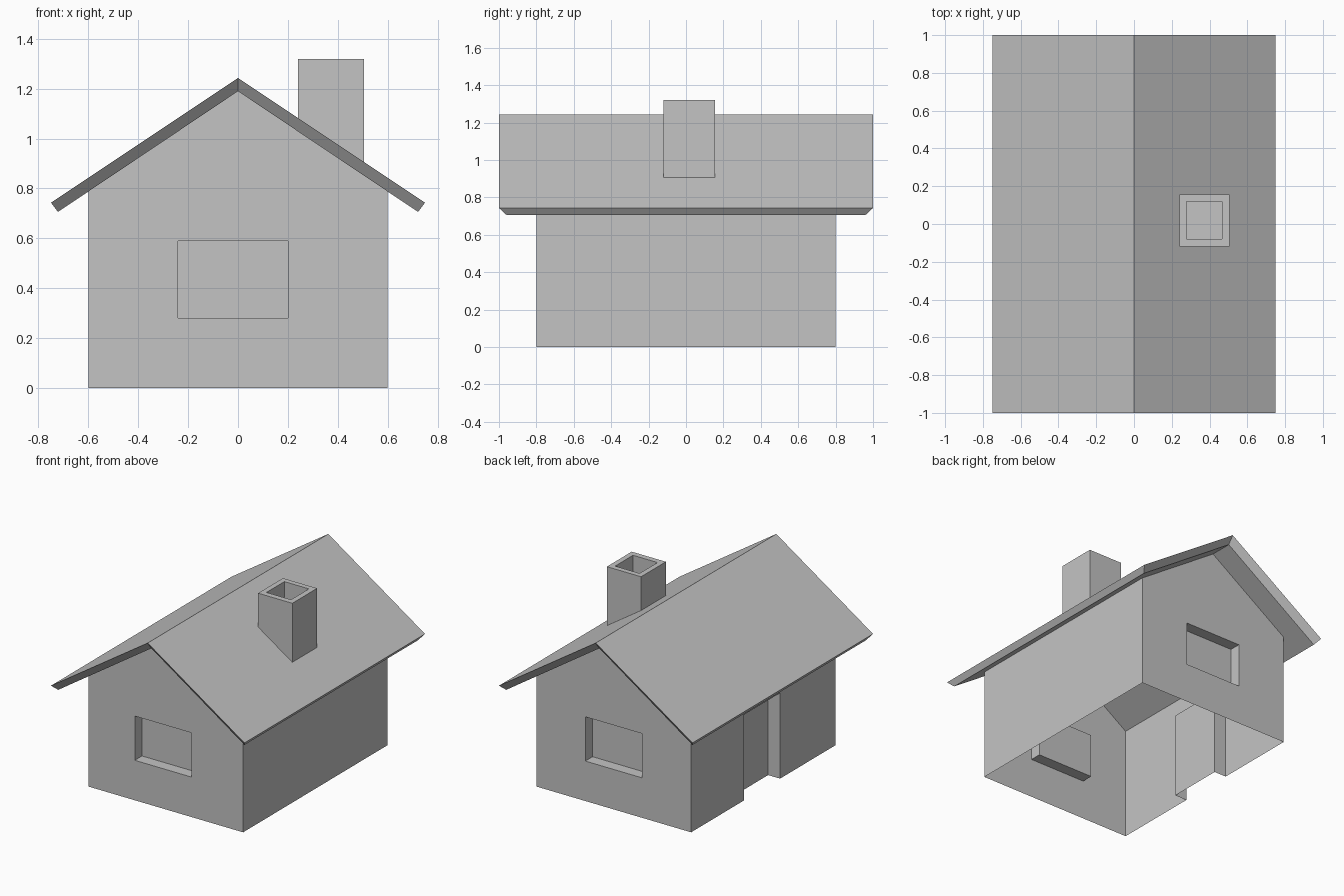
import bpy
import bmesh

if "Cube" in bpy.data.objects:
    bpy.data.objects.remove(bpy.data.objects["Cube"], do_unlink=True)

grey = bpy.data.materials.new("plain_grey")
grey.use_nodes = True
colour = (0.55, 0.55, 0.55, 1)
grey.diffuse_color = colour
grey.node_tree.nodes["Principled BSDF"].inputs["Base Color"].default_value = colour


def make_object(name, bm):
    bmesh.ops.recalc_face_normals(bm, faces=bm.faces)
    mesh = bpy.data.meshes.new(name)
    bm.to_mesh(mesh)
    bm.free()
    mesh.materials.append(grey)
    obj = bpy.data.objects.new(name, mesh)
    bpy.context.collection.objects.link(obj)
    return obj


def loft(name, front, back):
    """Solid between two matching outlines."""
    bm = bmesh.new()
    a = [bm.verts.new(p) for p in front]
    b = [bm.verts.new(p) for p in back]
    bm.faces.new(a)
    bm.faces.new(b)
    for i in range(len(a)):
        j = (i + 1) % len(a)
        bm.faces.new((a[i], a[j], b[j], b[i]))
    return make_object(name, bm)


def box(name, x, y, z):
    ends = [[(u, v, h) for u, v in
             ((x[0], y[0]), (x[1], y[0]), (x[1], y[1]), (x[0], y[1]))] for h in z]
    return loft(name, *ends)


def carve(obj, cutters):
    bpy.context.view_layer.objects.active = obj
    for cutter in cutters:
        cutter.hide_render = True
        mod = obj.modifiers.new("recess", "BOOLEAN")
        mod.operation = "DIFFERENCE"
        mod.solver = "EXACT"
        mod.object = cutter
        bpy.ops.object.modifier_apply(modifier=mod.name)
        bpy.data.objects.remove(cutter, do_unlink=True)


# Walls: gabled block with window and door recesses
gable = [(-0.6, 0), (0.6, 0), (0.6, 0.788), (0, 1.19), (-0.6, 0.788)]
walls = loft("walls", *[[(x, y, z) for x, z in gable] for y in (-0.8, 0.8)])
sill_to_head = (0.28, 0.59)
carve(walls, [
    box("front_window_cutter", (-0.24, 0.2), (-1, -0.72), sill_to_head),
    box("back_window_cutter", (-0.22, 0.22), (0.72, 1), sill_to_head),
    box("door_cutter", (-0.8, -0.507), (-0.185, 0.213), (-0.2, 0.6)),
])

# Leave the walls as a thin shell, open below and under the roof
bm = bmesh.new()
bm.from_mesh(walls.data)
bm.normal_update()
open_faces = [f for f in bm.faces
              if abs(f.normal.z) > 0.5
              and (f.calc_center_median().z < 0.01 or f.calc_center_median().z > 0.75)]
bmesh.ops.delete(bm, geom=open_faces, context="FACES")
bm.to_mesh(walls.data)
bm.free()

# Roof: folded slab whose underside is set in at both ends
roof_top = [(-0.75, 0.743), (0, 1.243), (0.75, 0.743)]
roof_under = [(0.722, 0.706), (0, 1.19), (-0.722, 0.706)]
bm = bmesh.new()
rows = []
for side in (-1, 1):
    rows.append([bm.verts.new((x, side, z)) for x, z in roof_top]
                + [bm.verts.new((x, side * 0.96, z)) for x, z in roof_under])
for i in range(6):
    j = (i + 1) % 6
    bm.faces.new((rows[0][i], rows[0][j], rows[1][j], rows[1][i]))
for row in rows:
    bm.faces.new((row[0], row[1], row[4], row[5]))
    bm.faces.new((row[1], row[2], row[3], row[4]))
make_object("roof", bm)

# Chimney: hollow stack with its foot sloped to sit in the roof
chimney = box("chimney", (0.24, 0.505), (-0.12, 0.155), (0, 1.32))
for v in chimney.data.vertices:
    if v.co.z < 0.5:
        v.co.z = 1.22 - v.co.x * 2 / 3
carve(chimney, [box("flue_cutter", (0.277, 0.467), (-0.08, 0.118), (1.1, 1.5))])
